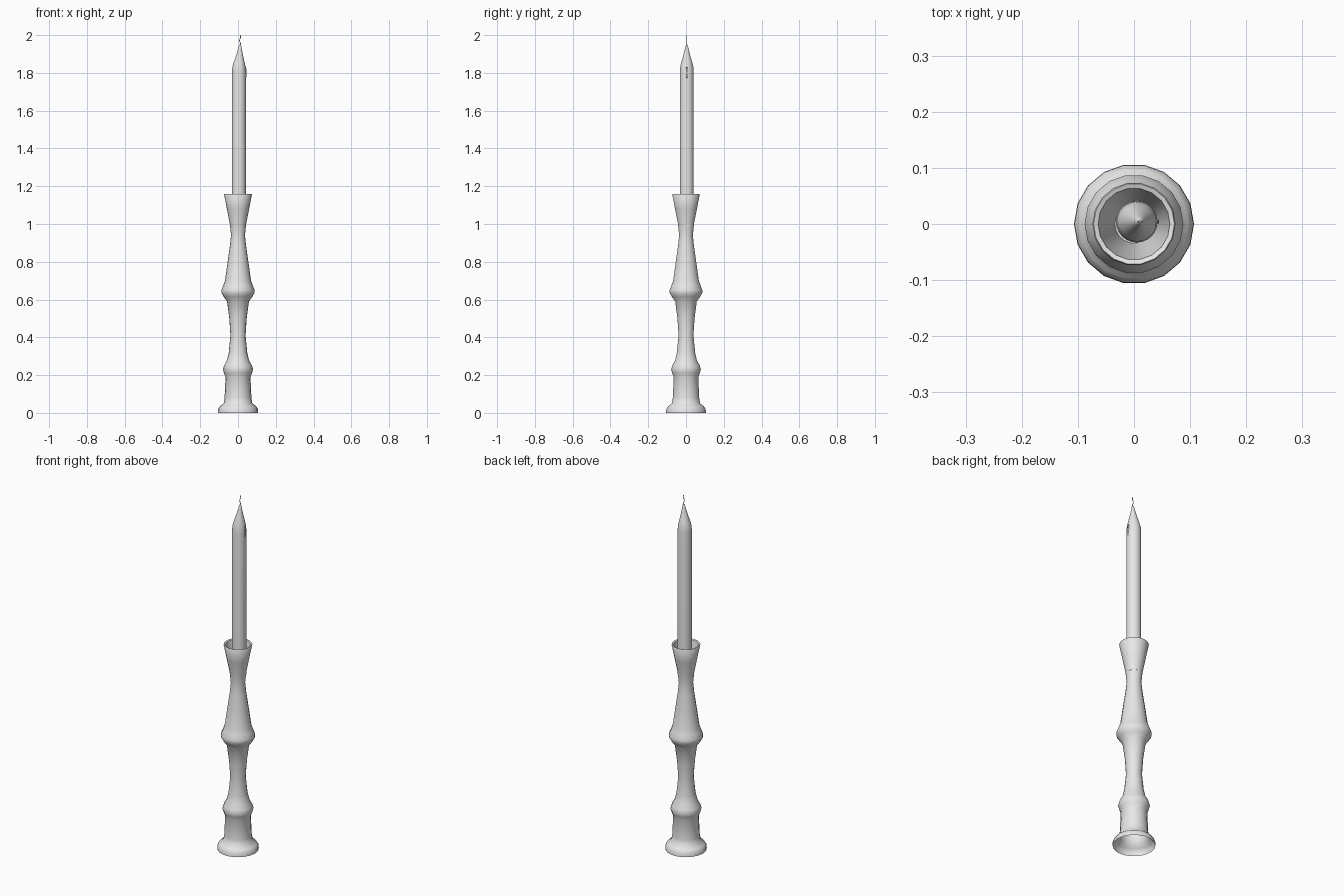
import bpy
import math
from mathutils import Vector

cube = bpy.data.objects.get("Cube")
if cube:
    bpy.data.objects.remove(cube, do_unlink=True)

GREY = (0.8, 0.8, 0.8, 1.0)
mat = bpy.data.materials.new("pale grey")
mat.use_nodes = True
mat.diffuse_color = GREY
mat.node_tree.nodes["Principled BSDF"].inputs["Base Color"].default_value = GREY


def finish(name, verts, faces, angle):
    mesh = bpy.data.meshes.new(name)
    mesh.from_pydata(verts, [], faces)
    mesh.materials.append(mat)
    obj = bpy.data.objects.new(name, mesh)
    bpy.context.collection.objects.link(obj)
    bpy.ops.object.select_all(action="DESELECT")
    obj.select_set(True)
    bpy.context.view_layer.objects.active = obj
    bpy.ops.object.shade_smooth_by_angle(angle=math.radians(angle))
    return obj


def tube(name, rings, sides, cap_start=False, cap_end=False, angle=50):
    """Skin circular rings given as (centre, radius)."""
    verts, faces = [], []
    for centre, radius in rings:
        for i in range(sides):
            a = math.tau * i / sides
            verts.append(Vector(centre) + radius * Vector((math.cos(a), math.sin(a), 0)))
    for r in range(len(rings) - 1):
        for i in range(sides):
            j = (i + 1) % sides
            a, b = r * sides, (r + 1) * sides
            faces.append((a + i, a + j, b + j, b + i))
    if cap_start:
        faces.append(tuple(reversed(range(sides))))
    if cap_end:
        faces.append(tuple(range(len(verts) - sides, len(verts))))
    return finish(name, verts, faces, angle)


# Turned holder: open foot, two collars, flared cup with a hollow inside
holder_profile = [
    (0.107, 0), (0.106, 0.02), (0.096, 0.035), (0.076, 0.05), (0.071, 0.08),
    (0.066, 0.19), (0.074, 0.21), (0.08, 0.23), (0.074, 0.25), (0.058, 0.28),
    (0.049, 0.32), (0.04, 0.41), (0.046, 0.5), (0.058, 0.59), (0.076, 0.615),
    (0.088, 0.635), (0.088, 0.65), (0.078, 0.675), (0.069, 0.7), (0.055, 0.8),
    (0.042, 0.89), (0.037, 0.94), (0.043, 1.0), (0.059, 1.08), (0.074, 1.157),
    (0.072, 1.16), (0.064, 1.157), (0.052, 1.09), (0.039, 1.02), (0.034, 0.98),
]
tube("candle_holder", [((0, 0, z), r) for r, z in holder_profile], 18, cap_end=True)

# Candle with a tapered tip leaning slightly to one side
candle_profile = [
    (0.037, 0.99, 0.005), (0.037, 1.8, 0.005), (0.035, 1.83, 0.005),
    (0.029, 1.855, 0.006), (0.019, 1.89, 0.008), (0.010, 1.925, 0.01),
    (0.006, 1.945, 0.011), (0.003, 1.95, 0.011),
]
tube("candle", [((x, 0.004, z), r) for r, z, x in candle_profile], 24, True, True)

# Small wax drip on the side of the candle
drip = [((0.04, 0.004, 1.8 - 0.035 * math.cos(t * math.pi / 6)),
         0.0005 + 0.0045 * math.sin(t * math.pi / 6)) for t in range(7)]
tube("wax_drip", drip, 8, True, True)

# Thin wavy wick
wick = [((0.011 + 0.003 * math.sin(t * 0.9), 0.004, 1.94 + 0.006 * t), 0.002)
        for t in range(11)]
tube("wick", wick, 6, True, True)
